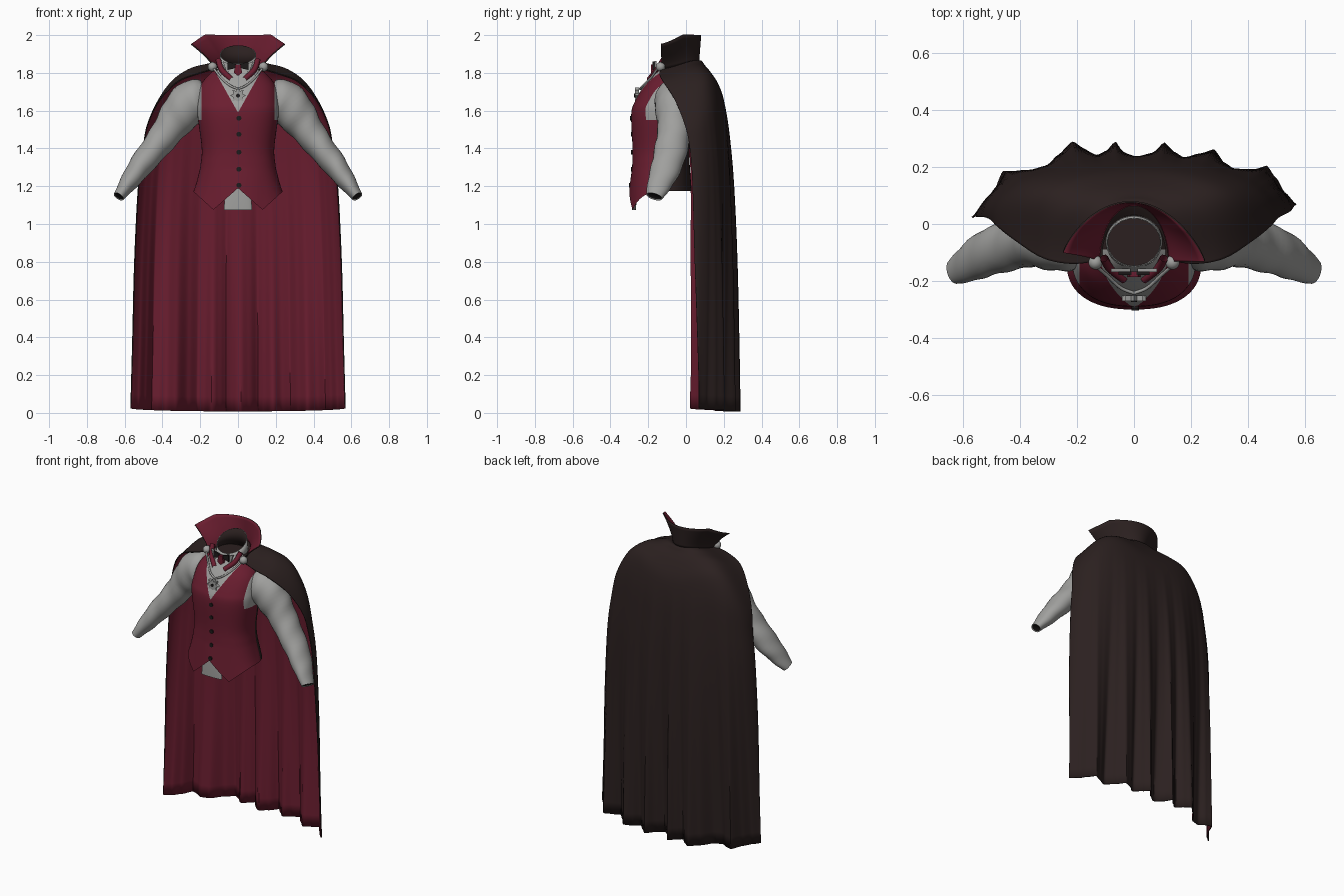
import bpy, bmesh, math
from mathutils import Vector

if "Cube" in bpy.data.objects:
    bpy.data.objects.remove(bpy.data.objects["Cube"])

def mat(name, r, g, b):
    m = bpy.data.materials.new(name)
    m.diffuse_color = (r, g, b, 1)
    m.use_nodes = True
    m.node_tree.nodes["Principled BSDF"].inputs["Base Color"].default_value = m.diffuse_color
    return m

DARK = mat("dark_cloth", 0.024, 0.0145, 0.014)
RED = mat("wine_red", 0.145, 0.0125, 0.029)
GREY = mat("shirt_grey", 0.35, 0.35, 0.34)
BLACK = mat("black", 0.012, 0.010, 0.010)

def spow(v, p):
    return math.copysign(abs(v) ** p, v)

def spline(keys, n):
    """Catmull-Rom through tuples, n samples per span."""
    k = [Vector(p) for p in keys]
    k = [2 * k[0] - k[1]] + k + [2 * k[-1] - k[-2]]
    out = []
    for i in range(1, len(k) - 2):
        a, b, c, d = k[i - 1:i + 3]
        for j in range(n):
            t = j / n
            out.append(0.5 * (2 * b + (c - a) * t + (2 * a - 5 * b + 4 * c - d) * t * t
                              + (3 * b - a - 3 * c + d) * t ** 3))
    return out + [k[-2]]

def finish(bm, name, mats, angle=50):
    me = bpy.data.meshes.new(name)
    bm.to_mesh(me)
    bm.free()
    ob = bpy.data.objects.new(name, me)
    bpy.context.collection.objects.link(ob)
    for m in mats:
        me.materials.append(m)
    bpy.ops.object.select_all(action='DESELECT')
    ob.select_set(True)
    bpy.context.view_layer.objects.active = ob
    bpy.ops.object.shade_smooth_by_angle(angle=math.radians(angle))
    return ob

def loft(rows, closed=False):
    """Skin rows of points (top to bottom, left-back-right) into a sheet or tube."""
    bm = bmesh.new()
    g = [[bm.verts.new(p) for p in r] for r in rows]
    n = len(rows[0])
    for a, b in zip(g, g[1:]):
        for i in range(n if closed else n - 1):
            j = (i + 1) % n
            bm.faces.new((a[i], a[j], b[j], b[i]))
    return bm, g

def lined(ob, thick):
    """Give a sheet a lining in its second material."""
    s = ob.modifiers.new("lining", 'SOLIDIFY')
    s.thickness, s.offset, s.material_offset = thick, -1, 1

def ring(z, rx, yf, yb, p=1.0, n=72, tilt=0.0):
    out = []
    for i in range(n):
        t = 2 * math.pi * i / n
        x, y = -rx * spow(math.cos(t), p), spow(math.sin(t), p)
        out.append(Vector((x, (yf + yb) / 2 + y * (yb - yf) / 2, z + tilt * y)))
    return out

# Hem folds seen from above, left to right
hem_line = [(-.57, .025), (-.53, .06), (-.495, .11), (-.46, .185), (-.42, .175), (-.38, .15),
            (-.33, .165), (-.27, .24), (-.215, .29), (-.175, .265), (-.135, .225), (-.10, .255),
            (-.065, .29), (-.03, .235), (.01, .20), (.06, .235), (.105, .287), (.145, .25),
            (.185, .21), (.23, .245), (.28, .262), (.325, .205), (.37, .16), (.42, .185),
            (.465, .205), (.50, .16), (.53, .11), (.57, .07)]

def hem_y(x):
    for (ax, ay), (bx, by) in zip(hem_line, hem_line[1:]):
        if x <= bx:
            t = max(0, (x - ax) / (bx - ax))
            return ay + (by - ay) * (.5 * t + .5 * t * t * (3 - 2 * t))
    return hem_line[-1][1]

# Cape: front edge x, y, z, back y, back z, shoulder bulge
cape_keys = [(.09, -.12, 1.81, .02, 1.83, 0), (.13, -.13, 1.82, .075, 1.865, .01),
             (.22, -.14, 1.795, .10, 1.84, .022),
             (.32, -.12, 1.755, .14, 1.79, .048), (.415, -.06, 1.66, .188, 1.70, .08),
             (.48, -.01, 1.53, .214, 1.58, .07), (.505, .015, 1.40, .232, 1.42, .03),
             (.53, .025, 1.20, .247, 1.20, 0), (.55, .025, .80, .26, .80, 0),
             (.56, .03, .40, .265, .40, 0), (.57, .04, .025, .27, .008, 0)]
rows = []
for ex, ey, ez, by, bz, bulge in spline(cape_keys, 5):
    row = []
    w = min(1, max(0, (1.6 - ez) / 1.55)) ** 1.15
    for i in range(181):
        t = math.pi * i / 180
        s = math.sin(t)
        x = -ex * spow(math.cos(t), .9)
        y = ey + (by - ey) * abs(s) ** .85
        row.append((x, y + (hem_y(x * .57 / ex) - y) * w,
                    ez + (bz - ez) * s + bulge * math.sin(2 * t) ** 2))
    rows.append(row)
lined(finish(loft(rows)[0], "cape", [DARK, RED]), .006)

# Flared standing collar with pointed tips
rows = []
for k in range(9):
    f = 1 - k / 8
    row = []
    for i in range(61):
        t = math.pi * i / 60
        s, c = abs(math.sin(t)), math.cos(t)
        low = Vector((-.125 * c, -.13 + .20 * s, 1.815 + .045 * s))
        top = Vector((-.25 * c, -.115 + .195 * s ** 1.6 + .015 * c,
                      1.95 + .05 * min(1, (1 - abs(c)) / .28)))
        p = low.lerp(top, f)
        p.x = low.x + (top.x - low.x) * f ** 1.4
        row.append(p)
    rows.append(row)
lined(finish(loft(rows)[0], "cape_collar", [DARK, RED]), .006)

# Waistcoat: z, half width, front y, back y
body = spline([(1.84, .095, -.15, .03), (1.79, .155, -.18, .05), (1.73, .20, -.225, .05),
               (1.65, .215, -.27, .045), (1.58, .215, -.29, .035), (1.40, .192, -.283, .02),
               (1.30, .20, -.285, .02)], 5)
rows = [ring(*k, p=.85) for k in body]

def hem(x, y):
    if y > -.1:
        return 1.175
    x = abs(x)
    if x < .13:
        return 1.19 - .115 * x / .13
    return 1.075 + .10 * min(1, max((x - .13) / .11, 0))

for k in range(1, 11):
    f = k / 10
    r = ring(1.3, .20 + .036 * f, -.285 - .015 * f, .02 + .01 * f, .85)
    for p in r:
        p.z = 1.3 + (hem(p.x, p.y) - 1.3) * f
    rows.append(r)
bm, g = loft(rows, True)
cuts = [((0, 0, 1.59), (1, 0, -.56)), ((0, 0, 1.59), (-1, 0, -.56)),
        ((.192, 0, 0), (1, 0, 0)), ((-.192, 0, 0), (1, 0, 0)), ((0, -.09, 0), (0, 1, 0))]
for co, no in cuts:
    bmesh.ops.bisect_plane(bm, geom=bm.verts[:] + bm.edges[:] + bm.faces[:],
                           plane_co=co, plane_no=Vector(no).normalized())
for f in bm.faces:  # shirt in the neckline and armholes, dark back panel
    c = f.calc_center_median()
    neckline = c.y < -.09 and abs(c.x) < .56 * (c.z - 1.59)
    armhole = abs(c.x) > .192 and c.z > 1.55
    f.material_index = 1 if neckline or armhole else 2 if c.y > -.09 else 0
finish(bm, "waistcoat", [RED, GREY, DARK])

# Shirt tail in the notch of the waistcoat
bm, g = loft([ring(1.22, .07, -.28, -.255, .85), ring(1.15, .07, -.285, -.26, .85),
              ring(1.075, .075, -.285, -.265, .85)], True)
bm.faces.new(g[-1][::-1])
finish(bm, "shirt_tail", [GREY])

# Sleeves: centre x, y, z, radius in front plane, radius in depth
arm = spline([(.17, -.06, 1.68, .085, .08), (.235, -.06, 1.655, .112, .105),
              (.30, -.06, 1.59, .107, .10), (.36, -.06, 1.51, .088, .09),
              (.43, -.075, 1.415, .074, .088), (.51, -.10, 1.315, .064, .082),
              (.575, -.135, 1.225, .049, .068), (.632, -.168, 1.145, .029, .045)], 5)
for side, name in ((1, "right_sleeve"), (-1, "left_sleeve")):
    rows = []
    for i, k in enumerate(arm):
        a, b = arm[max(0, i - 1)], arm[min(len(arm) - 1, i + 1)]
        d = Vector(b[:3]) - Vector(a[:3])
        d.normalize()
        n = Vector((-d.z, 0, d.x)).normalized()
        m = n.cross(d)
        row = []
        for j in range(28):
            t = 2 * math.pi * j / 28
            fold = 1 + .03 * math.sin(i * 1.1 + 2 * t)
            p = Vector(k[:3]) + (n * k[3] * math.cos(t) + m * k[4] * math.sin(t)) * fold
            row.append((p.x * side, p.y, p.z))
        rows.append(row)
    bm, g = loft(rows, True)
    bm.faces.new(g[0])
    cuff = bm.faces.new(g[-1][::-1])
    bmesh.ops.recalc_face_normals(bm, faces=bm.faces[:])
    bmesh.ops.inset_individual(bm, faces=[cuff], thickness=.005, depth=-.004)
    cuff.material_index = 1
    finish(bm, name, [GREY, BLACK], 60)

# Shirt neckband, dark inside, with a dark floor
bm, g = loft([ring(1.898, .095, -.15, .022, n=40, tilt=.048),
              ring(1.815, .10, -.155, .03, n=40, tilt=.015)], True)
lined(finish(bm, "neckband", [GREY, DARK]), .004)
bm = bmesh.new()
bm.faces.new([bm.verts.new(p) for p in ring(1.835, .094, -.148, .02, n=40)][::-1])
finish(bm, "neck_floor", [DARK])

def tube(name, pts, r, m):
    cu = bpy.data.curves.new(name, 'CURVE')
    cu.dimensions, cu.bevel_depth, cu.bevel_resolution = '3D', r, 2
    sp = cu.splines.new('POLY')
    pts = spline(pts, 8)
    sp.points.add(len(pts) - 1)
    for q, p in zip(sp.points, pts):
        q.co = (*p, 1)
    cu.materials.append(m)
    bpy.context.collection.objects.link(bpy.data.objects.new(name, cu))

def prism(name, outline, y, depth, m):
    """Front-facing plate from an x, z outline."""
    bm = bmesh.new()
    f = bm.faces.new([bm.verts.new((x, y, z)) for x, z in outline])
    ex = bmesh.ops.extrude_face_region(bm, geom=[f])
    for v in ex["geom"]:
        if isinstance(v, bmesh.types.BMVert):
            v.co.y += depth
    bmesh.ops.recalc_face_normals(bm, faces=bm.faces[:])
    finish(bm, name, [m], 30)

def disc(x, z, r, n=16):
    return [(x + r[i % 2] * math.sin(i * 2 * math.pi / n),
             z + r[i % 2] * math.cos(i * 2 * math.pi / n)) for i in range(n)]

# Clasps, chain, ribbon and shirt collar point on each side
for s in (-1, 1):
    bm = bmesh.new()
    bmesh.ops.create_uvsphere(bm, u_segments=16, v_segments=10, radius=.025)
    bmesh.ops.translate(bm, verts=bm.verts[:], vec=(s * .135, -.135, 1.832))
    finish(bm, "cape_clasp", [GREY])
    tube("chain", [(s * .13, -.15, 1.825), (s * .09, -.185, 1.775), (s * .045, -.225, 1.735),
                   (0, -.243, 1.715)], .006, GREY)
    tube("ribbon", [(s * .105, -.12, 1.87), (s * .085, -.155, 1.815), (s * .035, -.195, 1.765)],
         .015, RED)
    prism("shirt_collar_point", [(s * .012, 1.832), (s * .08, 1.862), (s * .06, 1.80)],
          -.168, .012, GREY)

# Bow with red knot, pendant with dark stone, and buttons
prism("bow", [(-.055, 1.86), (0, 1.842), (.055, 1.86), (.055, 1.815), (0, 1.83), (-.055, 1.815)],
      -.178, .012, BLACK)
prism("bow_knot", [(-.014, 1.845), (.014, 1.845), (.022, 1.80), (0, 1.785), (-.022, 1.80)],
      -.186, .02, RED)
prism("pendant", disc(0, 1.68, (.042, .026)), -.27, .02, GREY)
prism("pendant_stone", disc(0, 1.68, (.010, .010)), -.274, .005, BLACK)
for z, y in ((1.56, -.296), (1.475, -.292), (1.38, -.29), (1.29, -.291), (1.205, -.303)):
    prism("button", disc(.005, z, (.013, .013)), y, .009, BLACK)
